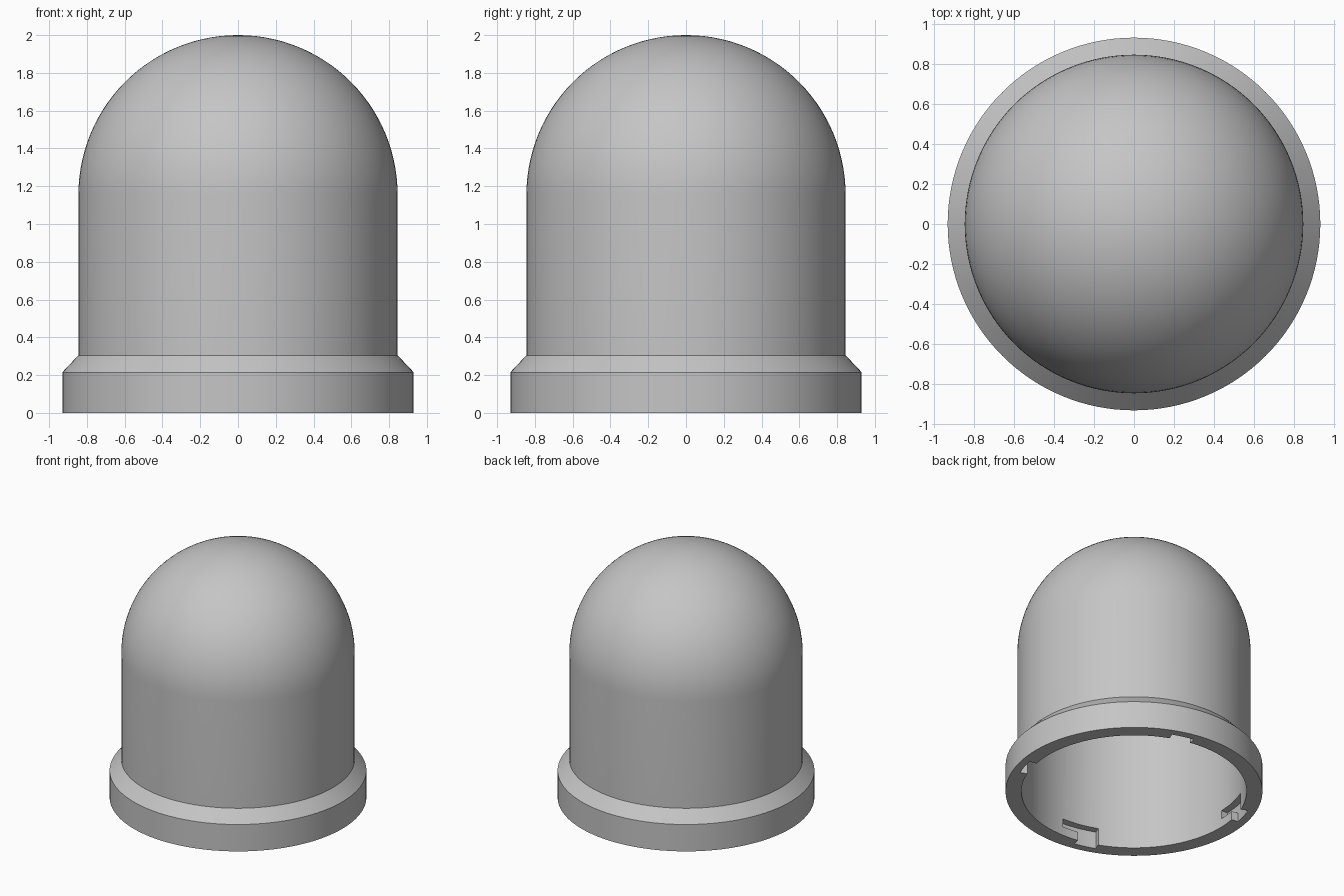
import bpy, bmesh, math
from mathutils import Matrix, Vector

if "Cube" in bpy.data.objects:
    bpy.data.objects.remove(bpy.data.objects["Cube"])

SEGMENTS = 128
OUTER, INNER, COLLAR = 0.845, 0.815, 0.93
DOME_Z = 2.0 - OUTER          # height where the dome starts

grey = bpy.data.materials.new("light_grey")
grey.diffuse_color = (0.56, 0.56, 0.56, 1)
grey.use_nodes = True
grey.node_tree.nodes["Principled BSDF"].inputs["Base Color"].default_value = grey.diffuse_color


def make_object(name, bm):
    bmesh.ops.recalc_face_normals(bm, faces=bm.faces)
    mesh = bpy.data.meshes.new(name)
    bm.to_mesh(mesh)
    bm.free()
    mesh.materials.append(grey)
    obj = bpy.data.objects.new(name, mesh)
    bpy.context.collection.objects.link(obj)
    return obj


def arc(radius, steps=28):
    """Quarter circle from the side of the dome up to its top."""
    return [(radius * math.cos(t), DOME_Z + radius * math.sin(t))
            for t in (math.pi / 2 * i / steps for i in range(steps + 1))]


# Hollow dome cover with a chamfered collar: one closed profile, spun round
profile = ([(INNER, 0), (COLLAR, 0), (COLLAR, 0.215), (OUTER, 0.305)]
           + arc(OUTER) + arc(INNER)[::-1])
bm = bmesh.new()
verts = [bm.verts.new((r, 0, z)) for r, z in profile]
edges = [bm.edges.new((a, b)) for a, b in zip(verts, verts[1:] + verts[:1])]
bmesh.ops.spin(bm, geom=verts + edges, cent=(0, 0, 0), axis=(0, 0, 1),
               angle=math.tau, steps=SEGMENTS, use_duplicate=False)
bmesh.ops.remove_doubles(bm, verts=bm.verts, dist=0.0001)
bmesh.ops.dissolve_degenerate(bm, edges=bm.edges, dist=0.0001)
cover = make_object("dome_cover", bm)

# Four L-shaped locking slots, cut into the inside of the collar
SLOT_IN, SLOT_OUT = 0.77, 0.87
COLUMNS, ENTRY_COLUMNS = 9, 5
LEVELS = (-0.05, 0.07, 0.137)
START, SPAN = math.radians(68.5), math.radians(20.5)
bm = bmesh.new()
for quarter in range(4):
    def corner(col, level):
        a = START + quarter * math.pi / 2 + SPAN * col / COLUMNS
        return bm.verts.new((SLOT_IN * math.cos(a), SLOT_IN * math.sin(a), LEVELS[level]))

    for level, columns in ((0, ENTRY_COLUMNS), (1, COLUMNS)):
        for c in range(columns):
            bm.faces.new([corner(c, level), corner(c + 1, level),
                          corner(c + 1, level + 1), corner(c, level + 1)])
bmesh.ops.remove_doubles(bm, verts=bm.verts, dist=0.0001)
extruded = bmesh.ops.extrude_face_region(bm, geom=bm.faces[:], use_keep_orig=True)
grow = SLOT_OUT / SLOT_IN
bmesh.ops.transform(bm, matrix=Matrix.Diagonal(Vector((grow, grow, 1, 1))),
                    verts=[g for g in extruded["geom"] if isinstance(g, bmesh.types.BMVert)])
cutter = make_object("slot_cutter", bm)
cutter.hide_render = True

bpy.context.view_layer.objects.active = cover
cover.select_set(True)
cut = cover.modifiers.new("slots", 'BOOLEAN')
cut.operation = 'DIFFERENCE'
cut.solver = 'EXACT'
cut.object = cutter
bpy.ops.object.modifier_apply(modifier=cut.name)
bpy.data.objects.remove(cutter, do_unlink=True)

bpy.ops.object.shade_smooth_by_angle(angle=math.radians(30))
